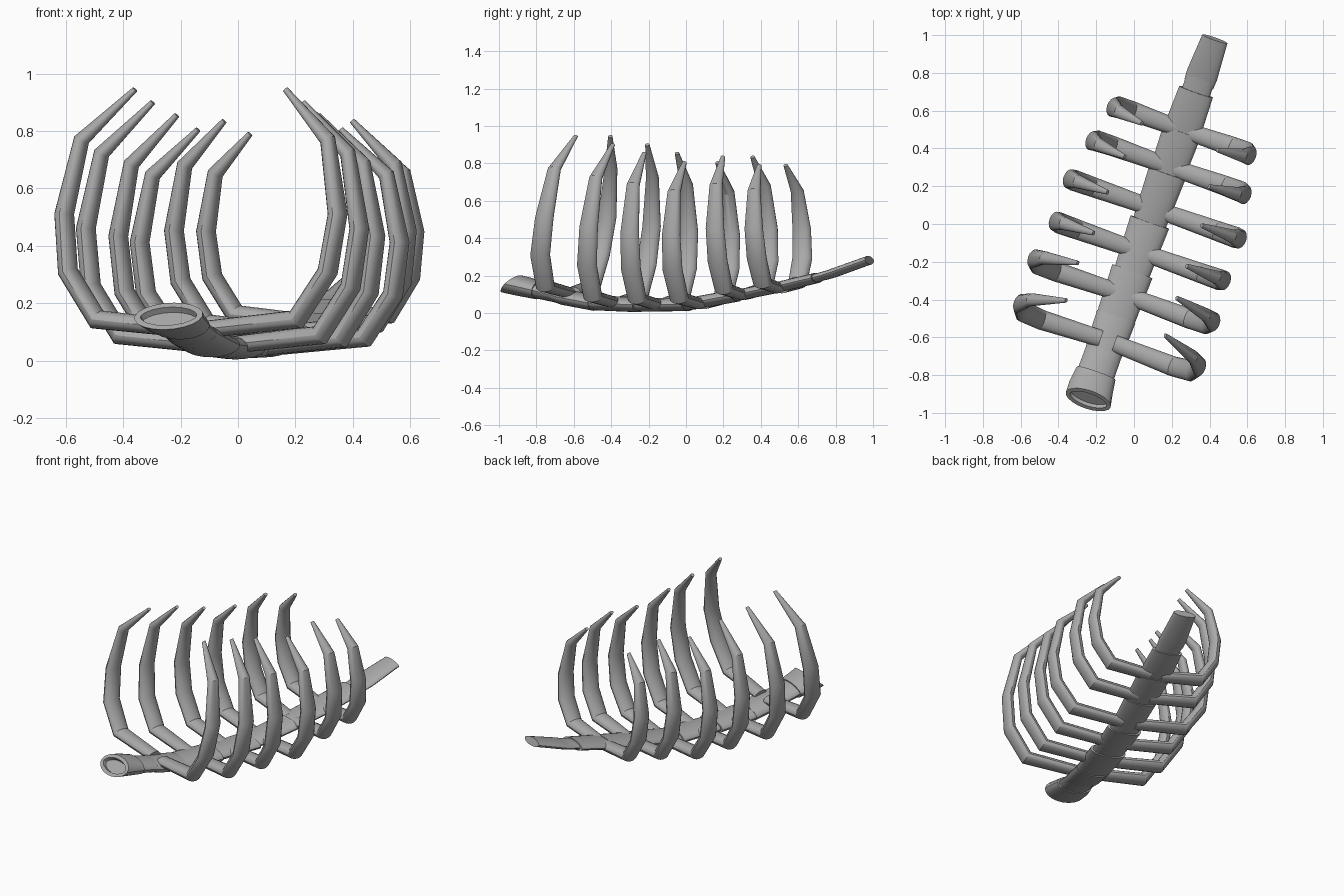
import bpy, bmesh, math
from mathutils import Vector

cube = bpy.data.objects.get("Cube")
if cube:
    bpy.data.objects.remove(cube, do_unlink=True)

bone = bpy.data.materials.new("grey_bone")
bone.use_nodes = True
GREY = (0.4, 0.4, 0.4, 1)
bone.diffuse_color = GREY
bone.node_tree.nodes["Principled BSDF"].inputs["Base Color"].default_value = GREY

UP = Vector((0, 0, 1))
ACROSS = Vector((0.943, -0.333, 0))   # from one rib side to the other
ALONG = Vector((0.333, 0.943, 0))     # down the spine


def loft(name, rings, sides=20, inset=0):
    """Skin elliptical rings given as (centre, half axis a, half axis b)."""
    bm = bmesh.new()
    loops = []
    for centre, a, b in rings:
        angles = [2 * math.pi * i / sides for i in range(sides)]
        loops.append([bm.verts.new(centre + a * math.cos(t) + b * math.sin(t)) for t in angles])
    for low, high in zip(loops, loops[1:]):
        for i in range(sides):
            j = (i + 1) % sides
            bm.faces.new((low[i], low[j], high[j], high[i]))
    front = bm.faces.new(loops[0][::-1])
    bm.faces.new(loops[-1])
    bmesh.ops.recalc_face_normals(bm, faces=bm.faces)
    if inset:
        bmesh.ops.inset_region(bm, faces=[front], thickness=inset)
        bmesh.ops.inset_region(bm, faces=[front], thickness=0.004, depth=-inset)
    mesh = bpy.data.meshes.new(name)
    bm.to_mesh(mesh)
    bm.free()
    mesh.materials.append(bone)
    obj = bpy.data.objects.new(name, mesh)
    bpy.context.collection.objects.link(obj)
    bpy.context.view_layer.objects.active = obj
    for other in bpy.context.selected_objects:
        other.select_set(False)
    obj.select_set(True)
    bpy.ops.object.shade_smooth_by_angle(angle=math.radians(32))
    return obj


# Spine height along y
HEIGHTS = [(-0.94, 0.15), (-0.8, 0.125), (-0.65, 0.085), (-0.5, 0.055), (-0.2, 0.042),
           (0, 0.045), (0.2, 0.08), (0.5, 0.14), (0.75, 0.2), (1, 0.29)]


def spine(y):
    for (y0, z0), (y1, z1) in zip(HEIGHTS, HEIGHTS[1:]):
        if y <= y1:
            break
    return Vector((-0.14 + 0.355 * (y + 0.62), y, z0 + (z1 - z0) * (y - y0) / (y1 - y0)))


def spine_ring(y, width, thick):
    tangent = (spine(y + 0.04) - spine(y - 0.04)).normalized()
    return spine(y), ACROSS * width, ACROSS.cross(tangent).normalized() * thick


# Vertebrae: front y, rear y, half width, half thickness, rear flare
VERTEBRAE = [(-0.69, -0.49, 0.102, 0.043, 1.05), (-0.53, -0.25, 0.105, 0.04, 1.07),
             (-0.28, 0.01, 0.098, 0.036, 1.1), (0.0, 0.27, 0.093, 0.034, 1.1),
             (0.25, 0.49, 0.097, 0.03, 1.07), (0.48, 0.70, 0.1, 0.028, 0.94),
             (0.74, 0.98, 0.084, 0.024, 0.84)]
for n, (y0, y1, w, t, flare) in enumerate(VERTEBRAE, 1):
    loft(f"vertebra_{n}", [spine_ring(y0, w * 0.96, t * 0.9),
                           spine_ring(y0 * 0.8 + y1 * 0.2, w, t),
                           spine_ring(y1, w * flare, t)])

# Narrow core joining the vertebrae
loft("spine_core", [spine_ring(y / 100, 0.088 - 0.0003 * y / 2, 0.03 - 0.0001 * y)
                    for y in range(-80, 81, 10)])

# Front vertebra with slanted, hollowed end
loft("front_vertebra", [
    (Vector((-0.242, -0.93, 0.155)), ACROSS * 0.125, Vector((0.02, 0.045, 0.047))),
    (Vector((-0.228, -0.87, 0.142)), ACROSS * 0.12, Vector((0.008, 0.02, 0.052))),
    spine_ring(-0.79, 0.108, 0.05)], inset=0.022)
loft("front_neck", [spine_ring(-0.84, 0.095, 0.045), spine_ring(-0.72, 0.095, 0.042),
                    spine_ring(-0.64, 0.095, 0.038)])

# Rib outline: outward, lean and height fractions, half breadth, half thickness
OUTLINE = [(0.08, 0, 0, 0.045, 0.03), (0.73, -0.08, 0.04, 0.053, 0.036),
           (0.95, 0, 0.24, 0.056, 0.033), (1.0, 0.25, 0.48, 0.052, 0.032),
           (0.9, 0.55, 0.79, 0.036, 0.027), (0.55, 1, 1, 0.012, 0.01)]
# Rib pairs: root x, y, z, reach, lean, height
PAIRS = [(-0.14, -0.62, 0.11, 0.505, 0.13, 0.835), (-0.06, -0.37, 0.055, 0.505, 0.075, 0.845),
         (0.03, -0.145, 0.045, 0.475, 0.01, 0.81), (0.11, 0.08, 0.05, 0.48, 0.0, 0.755),
         (0.185, 0.305, 0.1, 0.43, -0.03, 0.735), (0.255, 0.5, 0.135, 0.385, -0.04, 0.655)]


def rib(name, root, side, reach, lean, height):
    flat = [Vector((o * reach, h * height)) for o, _, h, _, _ in OUTLINE]
    rings = []
    for i, (_, l, _, breadth, thick) in enumerate(OUTLINE):
        before = (flat[i] - flat[max(i - 1, 0)]).normalized()
        after = (flat[min(i + 1, len(flat) - 1)] - flat[i]).normalized()
        d = (before + after).normalized()
        centre = root + ACROSS * side * flat[i].x + ALONG * lean * l + UP * flat[i].y
        normal = ACROSS * side * -d.y + UP * d.x
        rings.append((centre, ALONG * breadth, normal * thick))
    loft(name, rings, sides=16)


for n, (x, y, z, reach, lean, height) in enumerate(PAIRS, 1):
    for label, side in (("left", 1), ("right", -1)):
        rib(f"{label}_rib_{n}", Vector((x, y, z)), side, reach, lean, height)
